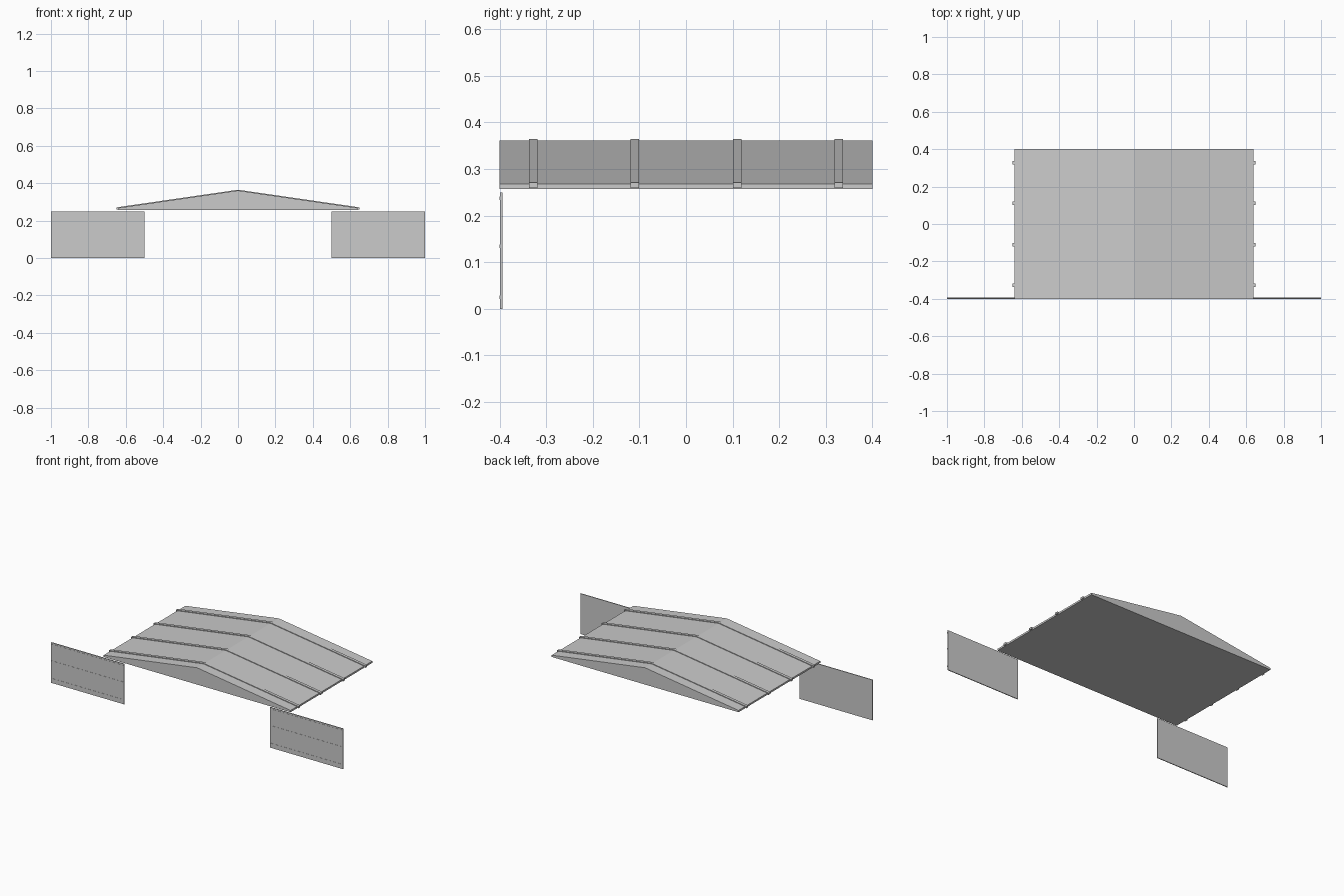
import bpy
import bmesh

if "Cube" in bpy.data.objects:
    bpy.data.objects.remove(bpy.data.objects["Cube"], do_unlink=True)

grey = bpy.data.materials.new("light grey")
grey.use_nodes = True
colour = (0.6, 0.6, 0.6, 1)
grey.diffuse_color = colour
grey.node_tree.nodes["Principled BSDF"].inputs["Base Color"].default_value = colour


def extrude_profile(name, points, y0, y1):
    """Extrude an x-z outline from y0 to y1."""
    bm = bmesh.new()
    face = bm.faces.new([bm.verts.new((x, y0, z)) for x, z in points])
    result = bmesh.ops.extrude_face_region(bm, geom=[face])
    verts = [v for v in result["geom"] if isinstance(v, bmesh.types.BMVert)]
    bmesh.ops.translate(bm, verts=verts, vec=(0, y1 - y0, 0))
    bmesh.ops.recalc_face_normals(bm, faces=bm.faces)
    mesh = bpy.data.meshes.new(name)
    bm.to_mesh(mesh)
    bm.free()
    mesh.materials.append(grey)
    obj = bpy.data.objects.new(name, mesh)
    bpy.context.collection.objects.link(obj)
    return obj


def gable(half, bottom, eave, ridge):
    return [(-half, bottom), (half, bottom), (half, eave), (0, ridge), (-half, eave)]


def rectangle(x0, x1, z0, z1):
    return [(x0, z0), (x1, z0), (x1, z1), (x0, z1)]


# Shallow closed gable roof
extrude_profile("roof", gable(0.64, 0.257, 0.268, 0.361), -0.4, 0.4)

# Raised seams wrapping over the roof and its eaves
for i, y in enumerate((-0.328, -0.11, 0.11, 0.328)):
    extrude_profile(f"roof_seam_{i + 1}", gable(0.649, 0.259, 0.271, 0.365),
                    y - 0.009, y + 0.009)

# Front wall panels with thin horizontal battens
for side, x0 in (("right", -1.0), ("left", 0.5)):
    extrude_profile(f"{side}_panel", rectangle(x0, x0 + 0.5, 0, 0.25), -0.399, -0.394)
    for level, z in (("lower", 0.025), ("middle", 0.134), ("upper", 0.237)):
        extrude_profile(f"{side}_{level}_batten",
                        rectangle(x0, x0 + 0.5, z - 0.004, z + 0.004), -0.4, -0.398)
